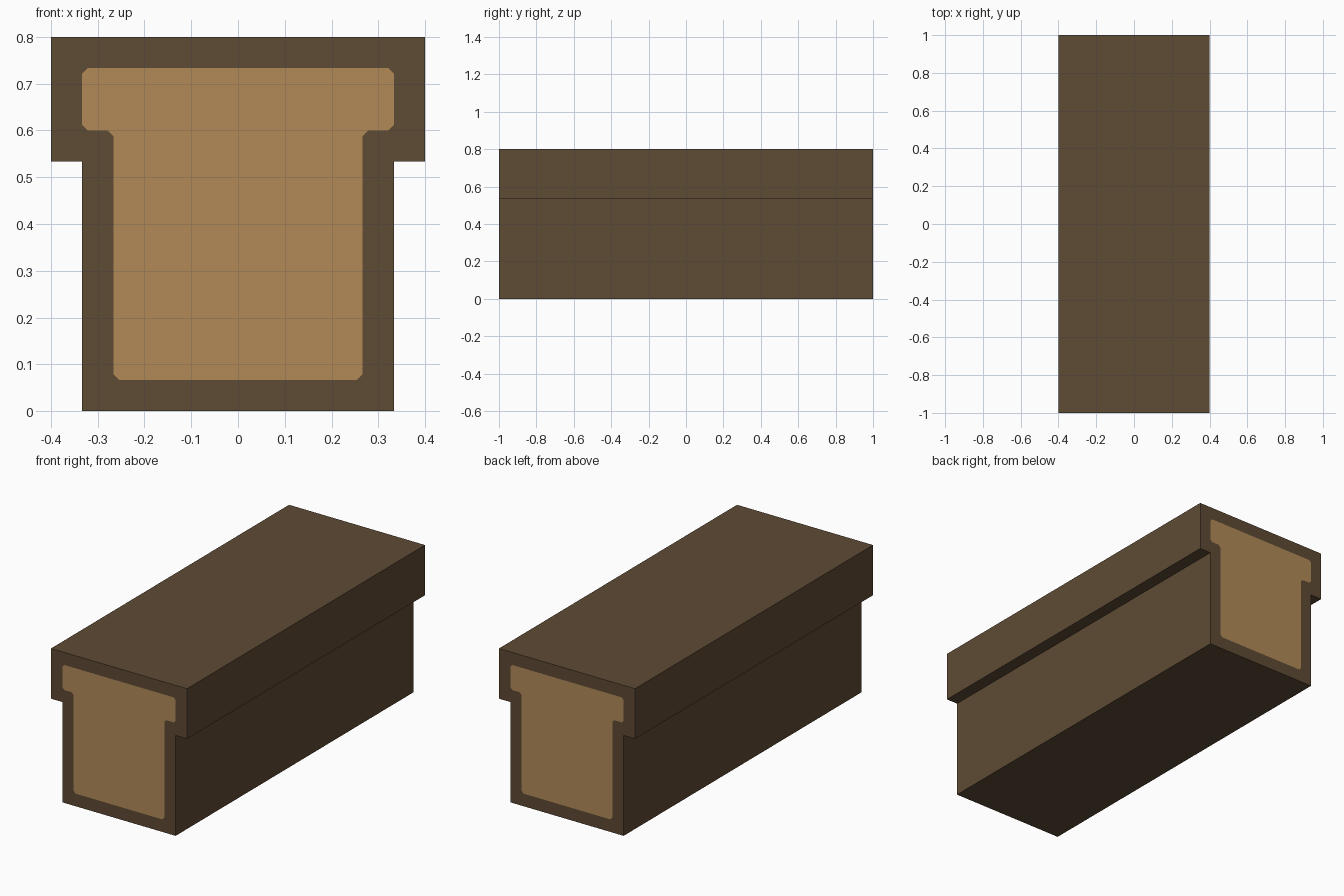
import bpy
import bmesh
from mathutils import Vector

cube = bpy.data.objects.get("Cube")
if cube:
    bpy.data.objects.remove(cube, do_unlink=True)


def make_material(name, rgb):
    mat = bpy.data.materials.new(name)
    mat.use_nodes = True
    colour = (*rgb, 1.0)
    mat.diffuse_color = colour
    mat.node_tree.nodes["Principled BSDF"].inputs["Base Color"].default_value = colour
    return mat


def mirrored(half):
    """Close a right-hand half profile, bottom to top, with its left mirror."""
    return [Vector(p) for p in half] + [Vector((-x, z)) for x, z in reversed(half)]


def chamfered(points, size):
    """Replace each corner by a pair of points, one on each neighbouring edge."""
    pairs = []
    for i, p in enumerate(points):
        before = (points[i - 1] - p).normalized()
        after = (points[(i + 1) % len(points)] - p).normalized()
        pairs.append((p + before * size, p + after * size))
    return pairs


# T-shaped section (x, z), its bark border and the cut-wood core
U = 1 / 15
CHAMFER = 0.012
outline = mirrored([(5 * U, 0), (5 * U, 8 * U), (6 * U, 8 * U), (6 * U, 12 * U)])
core = chamfered(mirrored([(4 * U, U), (4 * U, 9 * U), (5 * U, 9 * U), (5 * U, 11 * U)]), CHAMFER)
count = len(outline)

bm = bmesh.new()
rims = []
for y in (-1, 1):
    rim = [bm.verts.new((p.x, y, p.y)) for p in outline]
    inner = [tuple(bm.verts.new((p.x, y, p.y)) for p in pair) for pair in core]
    # Bark border of the end
    for i in range(count):
        j = (i + 1) % count
        bm.faces.new((rim[i], rim[j], inner[j][0], inner[i][1]))
        bm.faces.new((rim[i], inner[i][1], inner[i][0]))
    # Cut wood inside the border
    wood = bm.faces.new([v for pair in inner for v in pair])
    wood.material_index = 1
    rims.append(rim)

# Long sides
front, back = rims
for i in range(count):
    j = (i + 1) % count
    bm.faces.new((front[i], back[i], back[j], front[j]))
bmesh.ops.recalc_face_normals(bm, faces=bm.faces)

mesh = bpy.data.meshes.new("wooden_beam")
bm.to_mesh(mesh)
bm.free()
mesh.materials.append(make_material("dark bark brown", (0.112, 0.069, 0.035)))
mesh.materials.append(make_material("cut wood tan", (0.445, 0.254, 0.098)))
beam = bpy.data.objects.new("wooden_beam", mesh)
bpy.context.collection.objects.link(beam)
